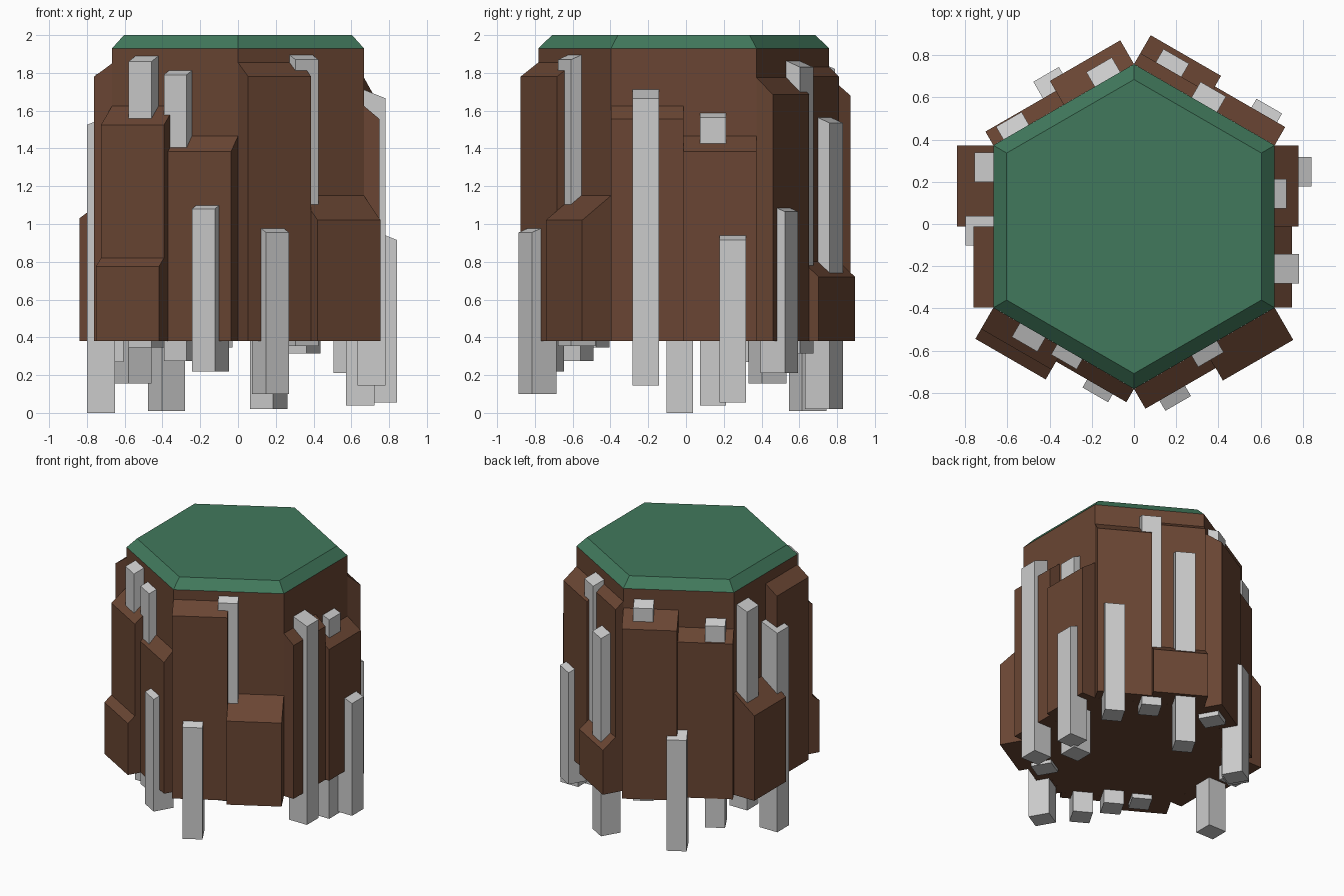
import bpy, bmesh
from math import cos, sin, radians

if "Cube" in bpy.data.objects:
    bpy.data.objects.remove(bpy.data.objects["Cube"])

R, A, CY = 0.77, 0.667, -0.012   # hexagon radius, apothem, centre y
BOTTOM = 0.38


def material(name, color):
    m = bpy.data.materials.new(name)
    m.diffuse_color = color
    m.use_nodes = True
    m.node_tree.nodes["Principled BSDF"].inputs["Base Color"].default_value = m.diffuse_color
    return m


brown = material("soil_brown", (0.142, 0.060, 0.033, 1))
green = material("grass_green", (0.053, 0.19, 0.107, 1))


def finish(name, bm, mat):
    bmesh.ops.recalc_face_normals(bm, faces=bm.faces[:])
    me = bpy.data.meshes.new(name)
    bm.to_mesh(me)
    bm.free()
    ob = bpy.data.objects.new(name, me)
    bpy.context.collection.objects.link(ob)
    if mat:
        me.materials.append(mat)
    return ob


def loft(name, ring_a, ring_b, mat):
    """Closed solid between two matching rings of points."""
    bm = bmesh.new()
    a = [bm.verts.new(p) for p in ring_a]
    b = [bm.verts.new(p) for p in ring_b]
    n = len(a)
    bm.faces.new(a)
    bm.faces.new(b)
    for i in range(n):
        bm.faces.new((a[i], a[(i + 1) % n], b[(i + 1) % n], b[i]))
    return finish(name, bm, mat)


def hexagon(r, z):
    return [(r * cos(radians(30 + 60 * i)), CY + r * sin(radians(30 + 60 * i)), z)
            for i in range(6)]


def slab(name, angle, t0, t1, p0, p1, z0, z_out, z_in, mat=None):
    """Block on a hexagon side: t runs along the side, p sticks out, top slopes outward."""
    c, s = cos(radians(angle)), sin(radians(angle))
    profile = [(p0, z0), (p1, z0), (p1, z_out), (p0, z_in)]

    def ring(t):
        return [(c * (A + p) - s * t, CY + s * (A + p) + c * t, z) for p, z in profile]
    return loft(name, ring(t0), ring(t1), mat)


# Core and bevelled grass cap
loft("soil_core", hexagon(R, BOTTOM), hexagon(R, 1.93), brown)
loft("grass_cap", hexagon(R, 1.93), hexagon(0.697, 2.0), green)

# Soil panels: side angle, half of side, protrusion, outer top, inner top
panels = [
    (0, -1, 0.083, 1.555, 1.625), (0, 1, 0.113, 1.385, 1.465),
    (60, -1, 0.100, 1.685, 1.775), (60, 1, 0.060, 1.78, 1.83),
    (60, 1, 0.158, 0.72, 0.85),
    (120, -1, 0.130, 1.68, 1.78), (120, 1, 0.075, 1.57, 1.65),
    (180, -1, 0.173, 1.03, 1.16), (180, 1, 0.095, 1.78, 1.85),
    (240, -1, 0.116, 1.525, 1.625), (240, -1, 0.170, 0.775, 0.92),
    (240, 1, 0.072, 1.385, 1.465),
    (300, -1, 0.108, 1.78, 1.855), (300, 1, 0.176, 1.02, 1.15),
]
for i, (ang, half, p, zo, zi) in enumerate(panels):
    t0, t1 = (-R / 2, 0) if half < 0 else (0, R / 2)
    slab(f"soil_panel_{i + 1}", ang, t0, t1, 0, p, BOTTOM, zo, zi, brown)

# Grey bars: side angle, centre along side, protrusion, bottom, outer top
bars = [
    (0, -0.20, 0.115, 0.145, 1.665), (0, 0.155, 0.055, 0.04, 1.565),
    (0, 0.26, 0.175, 0.055, 0.915),
    (60, -0.27, 0.148, 0.21, 1.065), (60, 0.0, 0.085, 0.315, 1.83),
    (60, 0.23, 0.132, 0.02, 1.535),
    (120, -0.24, 0.08, 0.345, 1.82), (120, 0.0, 0.166, 0.01, 0.86),
    (120, 0.26, 0.07, 0.155, 1.70),
    (180, -0.28, 0.088, 0.27, 1.79), (180, 0.02, 0.133, 0.0, 1.525),
    (240, -0.17, 0.076, 0.345, 1.86), (240, 0.033, 0.055, 0.275, 1.79),
    (240, 0.24, 0.116, 0.22, 1.08),
    (300, -0.238, 0.164, 0.10, 0.955), (300, 0.0, 0.062, 0.355, 1.87),
]
for i, (ang, t, p, z0, zo) in enumerate(bars):
    slab(f"stone_bar_{i + 1}", ang, t - 0.07, t + 0.07, p - 0.15, p, z0, zo, zo + 0.06)
